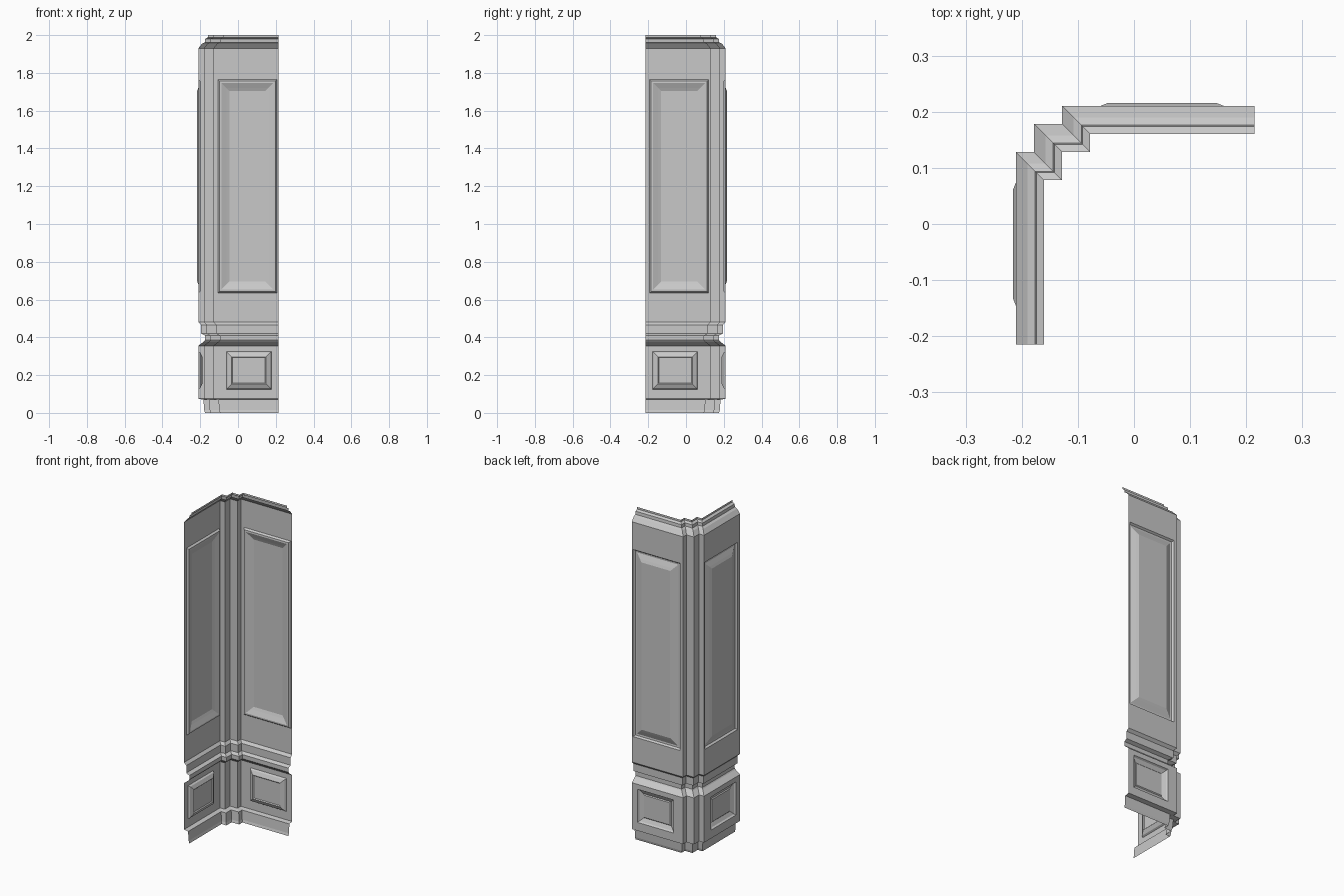
import bpy
import bmesh

cube = bpy.data.objects.get("Cube")
if cube:
    bpy.data.objects.remove(cube, do_unlink=True)

# One plain grey for the whole panelling
grey = bpy.data.materials.new("warm_grey_paint")
grey.use_nodes = True
colour = (0.58, 0.58, 0.58, 1)
grey.diffuse_color = colour
grey.node_tree.nodes["Principled BSDF"].inputs["Base Color"].default_value = colour

WALL, END = 0.21, 0.215

# Stepped corner in plan, from the left wall to the back wall
PLAN = [(-WALL, -END), (-WALL, 0.128), (-0.178, 0.128), (-0.178, 0.178),
        (-0.128, 0.178), (-0.128, WALL), (END, WALL)]

# Moulding section: distance into the room, height
LOW, HIGH = (0.075, 0.355), (0.48, 1.93)
PROFILE = [(0.035, 0), (0.031, 0.015), (0.027, 0.07),           # skirting
           (0, LOW[0]), (0, LOW[1]),                             # lower wall
           (0.03, 0.378), (0.035, 0.385), (0.035, 0.41),         # dado rail
           (0.015, 0.42), (0.015, 0.465),
           (0, HIGH[0]), (0, HIGH[1]),                           # upper wall
           (0.02, 1.955), (0.034, 1.962), (0.036, 1.98),         # cornice
           (0.05, 1.988), (0.05, 2.0)]


def finish(name, bm):
    mesh = bpy.data.meshes.new(name)
    bm.to_mesh(mesh)
    bm.free()
    mesh.materials.append(grey)
    obj = bpy.data.objects.new(name, mesh)
    bpy.context.collection.objects.link(obj)
    return obj


def plan_point(i, depth):
    x, y = PLAN[i]
    # The free ends stay flush; every corner slides diagonally into the room
    dx = 0 if i == len(PLAN) - 1 else depth
    dy = 0 if i == 0 else depth
    return x + dx, y - dy


def sweep_moulding():
    bm = bmesh.new()
    rows = [[bm.verts.new((*plan_point(i, d), z)) for i in range(len(PLAN))]
            for d, z in PROFILE]
    for (low, high), (_, z) in zip(zip(rows, rows[1:]), PROFILE):
        for i in range(len(PLAN) - 1):
            panelled = z in (LOW[0], HIGH[0]) and i in (0, len(PLAN) - 2)
            if not panelled:
                bm.faces.new((low[i], low[i + 1], high[i + 1], high[i]))
    finish("corner_wall_moulding", bm)


def panel_wall(name, band, rect, rings, left_wall=False):
    """Wall field with a moulded panel, as nested rectangles."""
    bm = bmesh.new()
    u0, u1, z0, z1 = rect
    loops = [((-0.128, END, *band), 0)]
    loops += [((u0 + s, u1 - s, z0 + s, z1 - s), d) for s, d in rings]
    previous = None
    for (a, b, c, e), depth in loops:
        ring = []
        for u, z in ((a, c), (b, c), (b, e), (a, e)):
            x, y = u, WALL - depth
            if left_wall:
                x, y = -y, -x
            ring.append(bm.verts.new((x, y, z)))
        if previous:
            for i in range(4):
                j = (i + 1) % 4
                bm.faces.new((previous[i], previous[j], ring[j], ring[i]))
        previous = ring
    bm.faces.new(previous)
    if left_wall:
        bmesh.ops.reverse_faces(bm, faces=bm.faces[:])
    finish(name, bm)


sweep_moulding()

# Sunken tall panels and raised small panels: inset, distance into the room
TALL = [(0, 0), (0.008, 0.011), (0.018, 0.012), (0.045, 0), (0.06, -0.006)]
SMALL = [(0, 0), (0.006, 0.01), (0.028, 0.021), (0.033, 0.016)]

for side, is_left, shift in (("back", False, 0), ("left", True, -0.014)):
    panel_wall(side + "_tall_panel", HIGH,
               (-0.106 + shift, 0.206 + shift, 0.635, 1.765), TALL, is_left)
    panel_wall(side + "_small_panel", LOW,
               (-0.062, 0.177, 0.125, 0.325), SMALL, is_left)
